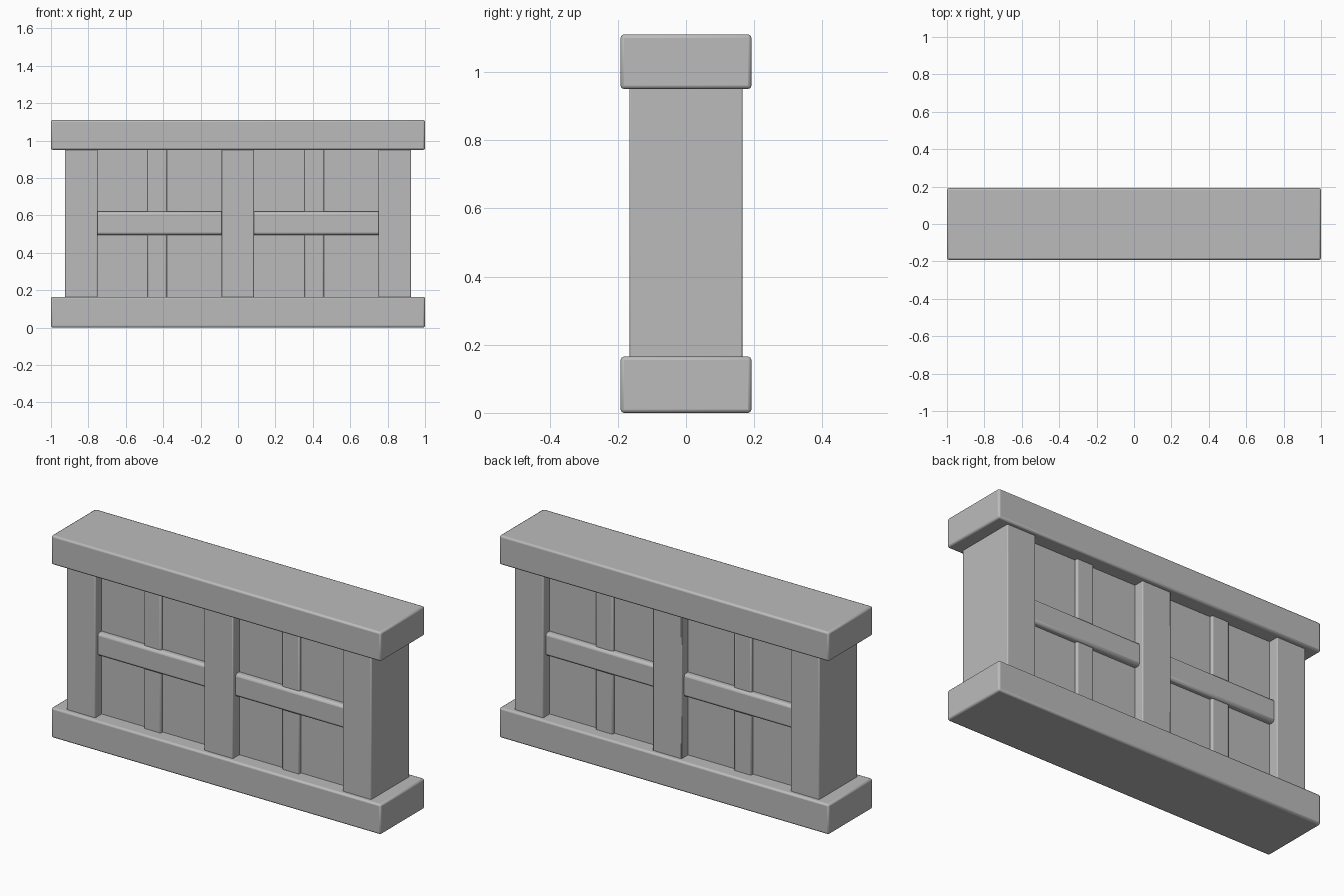
import bpy
import math

cube = bpy.data.objects.get("Cube")
if cube:
    bpy.data.objects.remove(cube, do_unlink=True)

# One plain grey for the whole fence section
grey = bpy.data.materials.new("plain_grey")
grey.use_nodes = True
colour = (0.5, 0.5, 0.5, 1.0)
grey.diffuse_color = colour
grey.node_tree.nodes["Principled BSDF"].inputs["Base Color"].default_value = colour


def block(name, x, z, half_depth, bevel):
    """Bevelled box spanning x and z ranges, centred in y."""
    bpy.ops.mesh.primitive_cube_add(size=1, location=(sum(x) / 2, 0, sum(z) / 2))
    obj = bpy.context.object
    obj.name = name
    obj.scale = (x[1] - x[0], half_depth * 2, z[1] - z[0])
    bpy.ops.object.transform_apply(location=False, rotation=False, scale=True)
    obj.data.materials.append(grey)
    mod = obj.modifiers.new("soft_edges", "BEVEL")
    mod.width = bevel
    mod.segments = 2
    bpy.ops.object.shade_smooth_by_angle(angle=math.radians(50))
    return obj


BASE, CAP, TOP = 0.165, 0.95, 1.11
POST = 0.0875
inside = (BASE - 0.02, CAP + 0.02)

# Base and top beams
block("base_beam", (-1, 1), (0, BASE), 0.192, 0.01)
block("top_beam", (-1, 1), (CAP, TOP), 0.192, 0.01)

# Three upright posts
for name, cx in (("right_post", -0.838), ("middle_post", -0.002), ("left_post", 0.838)):
    block(name, (cx - POST, cx + POST), inside, 0.166, 0.005)

# Recessed panels, each with a thin upright slat and a cross rail
for side, x, slat in (("right", (-0.77, -0.07), -0.432), ("left", (0.07, 0.77), 0.408)):
    block(side + "_panel", x, inside, 0.11, 0.002)
    block(side + "_slat", (slat - 0.052, slat + 0.052), inside, 0.127, 0.008)
    block(side + "_rail", x, (0.495, 0.62), 0.143, 0.014)
